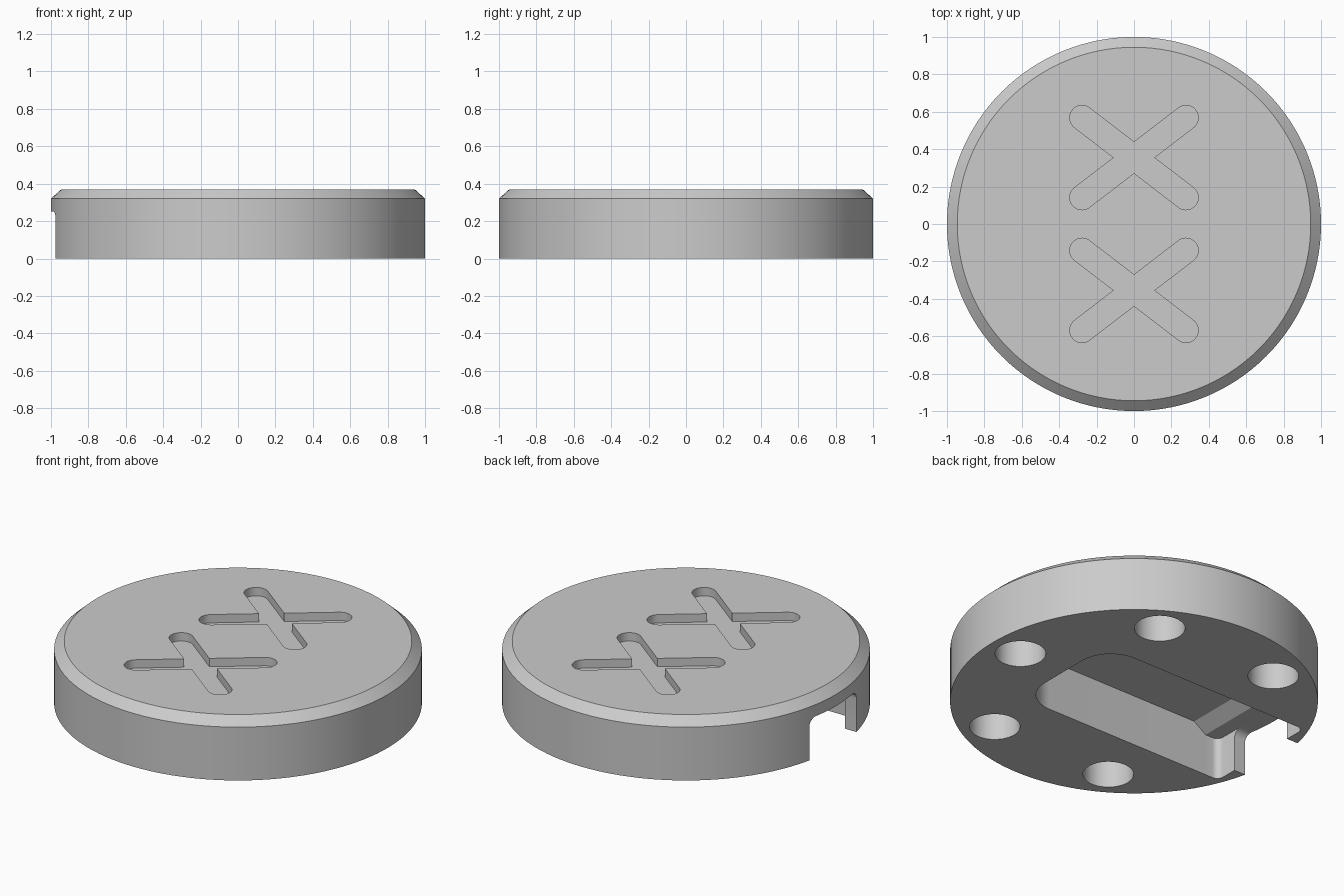
import bpy, bmesh
from math import radians, sin, cos, pi
from mathutils import Vector, Matrix

cube = bpy.data.objects.get("Cube")
if cube:
    bpy.data.objects.remove(cube, do_unlink=True)

grey = bpy.data.materials.new("light_grey")
grey.use_nodes = True
colour = (0.6, 0.6, 0.6, 1)
grey.diffuse_color = colour
grey.node_tree.nodes["Principled BSDF"].inputs["Base Color"].default_value = colour


def arc(cx, cy, r, start, end, steps=16):
    """Points along an arc, angles in degrees."""
    angles = [radians(start + (end - start) * i / steps) for i in range(steps + 1)]
    return [(cx + r * cos(a), cy + r * sin(a)) for a in angles]


def prism(outline, z0, z1):
    """Closed bmesh prism from a 2D outline."""
    bm = bmesh.new()
    base = bm.faces.new([bm.verts.new((x, y, z0)) for x, y in outline])
    top = bmesh.ops.extrude_face_region(bm, geom=[base])["geom"]
    bmesh.ops.translate(bm, vec=(0, 0, z1 - z0),
                        verts=[v for v in top if isinstance(v, bmesh.types.BMVert)])
    bmesh.ops.recalc_face_normals(bm, faces=bm.faces)
    return bm


def make(name, bm):
    mesh = bpy.data.meshes.new(name)
    bm.to_mesh(mesh)
    bm.free()
    mesh.materials.append(grey)
    obj = bpy.data.objects.new(name, mesh)
    bpy.context.collection.objects.link(obj)
    return obj


# Round body with a chamfered top edge
RIM, TOP, SHOULDER = 0.945, 0.37, 0.32
bm = prism(arc(0, 0, 1, 0, 360, 128)[:-1], 0, SHOULDER)
lid = max(bm.faces, key=lambda f: f.calc_center_median().z)
lid = bmesh.ops.extrude_discrete_faces(bm, faces=[lid])["faces"][0]
for v in lid.verts:
    v.co = (v.co.x * RIM, v.co.y * RIM, TOP)
bmesh.ops.delete(bm, geom=[f for f in bm.faces if len(f.verts) > 4 and f is not lid
                           and f.calc_center_median().z > 0.1], context="FACES_ONLY")
ring = [e for e in bm.edges if e.is_boundary]
if ring:
    bmesh.ops.bridge_loops(bm, edges=ring)
bmesh.ops.recalc_face_normals(bm, faces=bm.faces)
body = make("round_body", bm)

cutters = []

# Two crosses engraved in the top
tilt, w, reach = 37.5, 0.066, 0.35
for cy in (-0.355, 0.355):
    outline = []
    for i, a in enumerate((tilt, 180 - tilt, 180 + tilt, 360 - tilt)):
        t = radians(a)
        outline += arc(reach * cos(t), cy + reach * sin(t), w, a - 90, a + 90)
        d = w / cos(radians(tilt)) if i % 2 == 0 else w / sin(radians(tilt))
        gap = (i + 1) * pi / 2
        outline.append((d * cos(gap), cy + d * sin(gap)))
    cutters.append(make("cross_cutter", prism(outline, TOP - 0.05, TOP + 0.1)))

# Underside pocket whose ceiling ramps down towards the notch
half, end, back = 0.36, 0.5, -0.9
R, r = 0.2, 0.04
outline = (arc(end - R, half - R, R, 0, 90) + arc(back + r, half - r, r, 90, 180, 6)
           + arc(back + r, r - half, r, 180, 270, 6) + arc(end - R, R - half, R, 270, 360))
bm = prism(outline, -0.1, 0.305)
for x in (-0.73, -0.81):
    bmesh.ops.bisect_plane(bm, geom=bm.verts[:] + bm.edges[:] + bm.faces[:],
                           plane_co=(x, 0, 0), plane_no=(1, 0, 0))
for v in bm.verts:
    if v.co.z > 0 and v.co.x < -0.8:
        v.co.z = 0.25
cutters.append(make("pocket_cutter", bm))

# Cable notch through the side wall, with rounded upper corners
nw, nh, nr = 0.223, 0.25, 0.05
outline = ([(-nw, -0.1), (nw, -0.1)] + arc(nw - nr, nh - nr, nr, 0, 90, 8)
           + arc(nr - nw, nh - nr, nr, 90, 180, 8))
bm = prism(outline, -1.2, -0.85)
bm.transform(Matrix(((0, 0, 1, 0), (1, 0, 0, 0), (0, 1, 0, 0), (0, 0, 0, 1))))
cutters.append(make("notch_cutter", bm))

# Five round holes in the underside
for k in range(-2, 3):
    a = radians(60 * k)
    cutters.append(make("hole_cutter", prism(
        arc(0.806 * cos(a), 0.806 * sin(a), 0.138, 0, 360, 48)[:-1], -0.1, 0.25)))

# Carve everything, then discard the cutters
bpy.ops.object.select_all(action="DESELECT")
bpy.context.view_layer.objects.active = body
body.select_set(True)
for cutter in cutters:
    cutter.hide_render = True
    mod = body.modifiers.new("carve", "BOOLEAN")
    mod.operation = "DIFFERENCE"
    mod.solver = "EXACT"
    mod.object = cutter
    bpy.ops.object.modifier_apply(modifier=mod.name)
    bpy.data.objects.remove(cutter, do_unlink=True)
bpy.ops.object.shade_smooth_by_angle(angle=radians(30))
